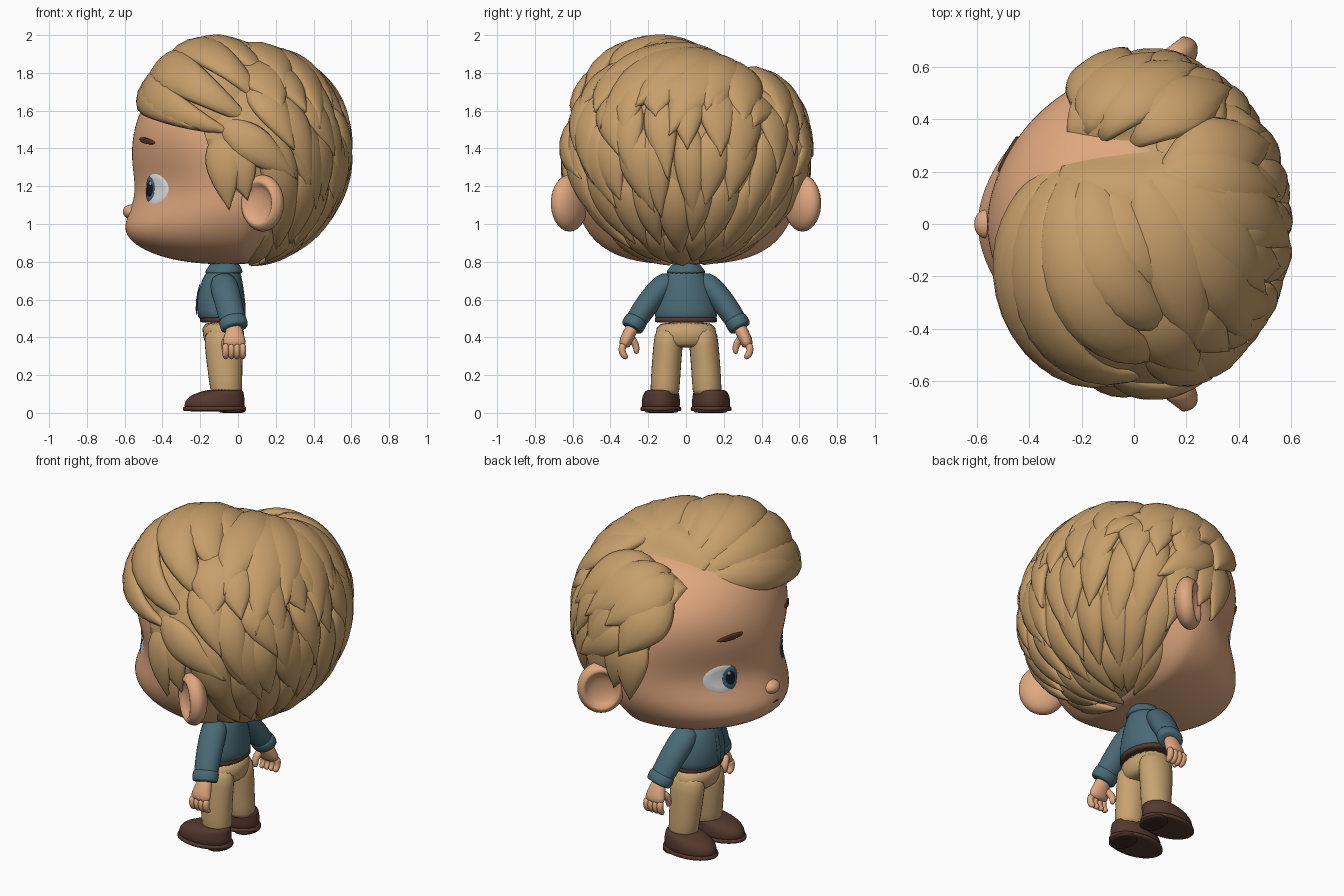
import bpy, bmesh, math, random
from mathutils import Vector, Matrix
from mathutils.bvhtree import BVHTree

random.seed(4)
if "Cube" in bpy.data.objects:
    bpy.data.objects.remove(bpy.data.objects["Cube"])


def material(name, r, g, b):
    lin = [(c / 255) ** 2.2 for c in (r, g, b)] + [1]
    m = bpy.data.materials.new(name)
    m.use_nodes = True
    m.diffuse_color = lin
    m.node_tree.nodes["Principled BSDF"].inputs["Base Color"].default_value = lin
    return m


SKIN = material("skin", 222, 166, 126)
HAIR = material("sandy_hair", 197, 157, 106)
SHIRT = material("blue_shirt", 75, 106, 117)
PANTS = material("tan_trousers", 198, 162, 113)
SHOE = material("brown_leather", 84, 59, 49)
SOLE = material("dark_sole", 66, 47, 40)
WHITE = material("eye_white", 226, 228, 226)
IRIS = material("iris_blue", 66, 100, 124)
DARK = material("pupil_dark", 28, 30, 36)
BROW = material("brow_brown", 84, 54, 38)


def finish(name, bm, mat, subsurf=0, closed=True):
    if closed:
        bmesh.ops.recalc_face_normals(bm, faces=bm.faces)
    me = bpy.data.meshes.new(name)
    bm.to_mesh(me)
    bm.free()
    me.materials.append(mat)
    for p in me.polygons:
        p.use_smooth = True
    ob = bpy.data.objects.new(name, me)
    bpy.context.collection.objects.link(ob)
    if subsurf:
        ob.modifiers.new("smooth", "SUBSURF").levels = subsurf
        ob.modifiers["smooth"].render_levels = subsurf
    return ob


def add_loft(bm, rings):
    vs = [[bm.verts.new(p) for p in ring] for ring in rings]
    n = len(vs[0])
    for a, b in zip(vs, vs[1:]):
        for i in range(n):
            bm.faces.new((a[i], a[(i + 1) % n], b[(i + 1) % n], b[i]))
    bm.faces.new(vs[0])
    bm.faces.new(vs[-1])


def sweep(name, pts, mat, n=14, bm=None, level=False):
    """Elliptical tube through (x, y, z, radius along x, radius across); level keeps rings flat."""
    own = bm is None
    bm = bm or bmesh.new()
    c = [Vector(p[:3]) for p in pts]
    rings = []
    for i, p in enumerate(pts):
        t = (c[min(i + 1, len(c) - 1)] - c[max(i - 1, 0)]).normalized()
        if level:
            t = Vector((0, 0, 1))
        u = (Vector((1, 0, 0)) - t * t.x).normalized()
        v = t.cross(u)
        angles = [2 * math.pi * k / n for k in range(n)]
        rings.append([c[i] + u * p[3] * math.cos(a) + v * p[4] * math.sin(a) for a in angles])
    add_loft(bm, rings)
    if own:
        finish(name, bm, mat, 1)


# Head: stacked rings (height, front, back, half width, roundness of the face)
HEAD = [(.785, .16, .06, .14, 2), (.81, .36, .1, .31, 2), (.86, .5, .16, .425, 2),
        (.92, .585, .22, .495, 1.9), (.99, .61, .28, .545, 1.8), (1.07, .575, .36, .58, 1.7),
        (1.17, .545, .42, .595, 1.55), (1.28, .56, .46, .6, 1.6), (1.4, .57, .48, .6, 1.8),
        (1.55, .545, .44, .57, 2), (1.7, .47, .32, .46, 2), (1.8, .32, .18, .3, 2),
        (1.83, .12, .08, .14, 2)]
bm = bmesh.new()
rings = []
for z, front, back, half, power in HEAD:
    ring = []
    for k in range(32):
        c, s = math.cos(k * math.pi / 16), math.sin(k * math.pi / 16)
        e = 2 / power if c < 0 else 1
        x = -front * abs(c) ** e if c < 0 else back * c
        ring.append((x, math.copysign(half * abs(s) ** e, s), z))
    rings.append(ring)
add_loft(bm, rings)
head = finish("head", bm, SKIN, 2)
bpy.context.view_layer.update()
tree = BVHTree.FromObject(head, bpy.context.evaluated_depsgraph_get())


def face_plate(name, y, z, ry, rz, lift, mat, tilt=0, dome=0):
    """Thin disc that follows the surface of the face."""
    bm = bmesh.new()
    n, rows = 24, []
    for r in (1, .9, .6, .3, .02):
        row = []
        for k in range(n):
            a = 2 * math.pi * k / n
            py = y + r * ry * math.cos(a)
            pz = z + r * rz * math.sin(a) + tilt * (py - y)
            hit, normal, _, _ = tree.ray_cast(Vector((-2, py, pz)), Vector((1, 0, 0)))
            up = -.003 if r == 1 else lift + dome * (1 - r * r)
            row.append(bm.verts.new(hit + normal * up))
        rows.append(row)
    for a, b in zip(rows, rows[1:]):
        for i in range(n):
            j = (i + 1) % n
            bm.faces.new((a[i], b[i], b[j], a[j]))
    bm.faces.new(rows[-1][::-1])
    finish(name, bm, mat, closed=False)


for s, side in ((-1, "left"), (1, "right")):
    face_plate(side + "_eye", s * .285, 1.185, .085, .085, .002, WHITE, dome=.005)
    face_plate(side + "_iris", s * .245, 1.185, .042, .07, .007, IRIS)
    face_plate(side + "_pupil", s * .24, 1.185, .025, .045, .009, DARK)
    face_plate(side + "_eye_glint", s * .25, 1.215, .008, .011, .0105, WHITE)
    face_plate(side + "_brow", s * .265, 1.44, .07, .016, .009, BROW, tilt=-s * .15)
    # Ear: flattened ball with a hollow facing outward and forward
    bm = bmesh.new()
    bmesh.ops.create_uvsphere(bm, u_segments=32, v_segments=24, radius=1)
    for v in bm.verts:
        r = math.hypot(v.co.x, v.co.y)
        if v.co.z > 0 and r < .72:
            v.co.z -= .9 * (1 - (r / .72) ** 2) ** .6
    axis = Vector((-.6, s * .8, 0)).normalized()
    up = Vector((0, 0, 1))
    rot = Matrix((up, axis.cross(up), axis)).transposed().to_4x4()
    bm.transform(Matrix.Translation((.13, s * .617, 1.11)) @ rot @ Matrix.Diagonal((.15, .13, .075, 1)))
    finish(side + "_ear", bm, SKIN)
face_plate("mouth", 0, .985, .035, .005, .001, BROW)
bm = bmesh.new()
bmesh.ops.create_uvsphere(bm, u_segments=32, v_segments=20, radius=1)
bm.transform(Matrix.Translation((-.565, 0, 1.065)) @ Matrix.Diagonal((.045, .055, .038, 1)))
finish("nose", bm, SKIN)


# Hair: clipped masses covered with tapered locks
class Mass:
    def __init__(self, centre, radii, groove=0, low=1):
        self.c, self.r = Vector(centre), Vector(radii)
        self.groove, self.low = groove, low

    def unit(self, p):
        return Vector([(a - b) / r for a, b, r in zip(p, self.c, self.r)]).normalized()

    def point(self, d, k=1.0):
        p = self.c + Vector([a * r * k for a, r in zip(d, self.r)])
        if d.z < 0:
            p.z = self.c.z + (p.z - self.c.z) * self.low
        # the parting is a furrow that bends away toward the back
        off = (p.y - .29 - .4 * max(0, p.x - .05)) / .075
        p.z -= self.groove * math.exp(-off * off) * min(max(d.z * 2 - .4, 0), 1)
        return p

    def normal(self, d):
        return Vector([a / r for a, r in zip(d, self.r)]).normalized()

    def polar(self, az, el):
        az, el = math.radians(az), math.radians(el)
        return Vector((math.cos(el) * math.cos(az), math.cos(el) * math.sin(az), math.sin(el)))

    def base(self, name, k, cut_point, cut_normal):
        bm = bmesh.new()
        bmesh.ops.create_uvsphere(bm, u_segments=72, v_segments=48, radius=1)
        for v in bm.verts:
            v.co = self.point(v.co, k)
        geom = bm.verts[:] + bm.edges[:] + bm.faces[:]
        cut = bmesh.ops.bisect_plane(bm, geom=geom, plane_co=cut_point, plane_no=cut_normal, clear_inner=True)
        rim = [e for e in cut["geom_cut"] if isinstance(e, bmesh.types.BMEdge)]
        bmesh.ops.edgeloop_fill(bm, edges=rim)
        ob = finish(name, bm, HAIR)
        ob.data.polygons[-1].use_smooth = False

    def lock(self, bm, d0, d1, width, thick=.035, k=1.0, lift=.02, via=None):
        via = via or d0.slerp(d1, .5)

        def path(t):
            return d0.slerp(via, t).slerp(via.slerp(d1, t), t)
        rings, steps = [], 16
        for i in range(steps + 1):
            t = i / steps
            d = path(t)
            nor = self.normal(d)
            tan = (self.point(path(t + .02)) - self.point(d)).normalized()
            side = nor.cross(tan).normalized()
            w = width * (.25 + .75 * math.sin(min(t / .45, 1) * math.pi / 2))
            if t > .45:
                w *= max(1 - ((t - .45) / .55) ** 1.6, .02)
            h = thick * (.45 + .55 * w / width)
            mid = self.point(d, k) + nor * (lift * t - .01 - .035 * (1 - t) ** 4)
            ring = []
            for j in range(12):
                a = j * math.pi / 6
                c = math.cos(a)
                ring.append(mid + side * w * c + nor * (h * math.sin(a) - c * c * w * w * .8))
            rings.append(ring)
        add_loft(bm, rings)


crown = Mass((.02, 0, 1.385), (.56, .645, .555), groove=.09, low=1.07)
quiff = Mass((-.13, -.13, 1.54), (.39, .465, .43))
crown.base("hair_base", .985, (-.05, 0, 1.1), (1, 0, .34))
quiff.base("quiff_base", .985, (-.5, 0, 1.68), (.113, -.244, 1))

# Layered rows over the back: root height, tip height, spread, count, half width
for row, (root, tip, spread, count, width) in enumerate(
        [(-38, -80, 66, 8, .09), (-2, -60, 64, 10, .09), (24, -34, 74, 11, .1),
         (44, -8, 82, 11, .105), (62, 14, 84, 9, .125)]):
    bm = bmesh.new()
    for i in range(count):
        az = -spread + 2 * spread * i / (count - 1)
        sway = .74 if az < 0 and row > 1 else .88
        d0 = crown.polar(az * 1.05, root + random.uniform(-6, 6))
        d1 = crown.polar(az * sway + random.uniform(-5, 5), tip + random.uniform(-9, 9))
        crown.lock(bm, d0, d1, width * random.uniform(.85, 1.15), k=.985 + .005 * row, lift=.02)
    finish("hair_row_" + str(row + 1), bm, HAIR)

# Locks fanning from the crown, and swept back from the parting
bm = bmesh.new()
for i, (az, el) in enumerate(((-62, 34), (-44, 12), (-26, 24), (-8, 8), (10, 22), (28, 14))):
    crown.lock(bm, crown.unit((.02 + .02 * i, .2, 1.9)), crown.polar(az, el), .15, .045, 1.0)
for start, end in (((-.2, .36, 1.76), (.08, .64, 1.5)), ((-.14, .34, 1.8), (.24, .6, 1.5)),
                   ((-.02, .33, 1.85), (.36, .5, 1.5)), ((-.2, .43, 1.7), (-.02, .64, 1.36)),
                   ((.08, .32, 1.85), (.48, .34, 1.5))):
    crown.lock(bm, crown.unit(start), crown.unit(end), .14, .045, 1.0)
finish("crown_locks", bm, HAIR)

# Sideburns
bm = bmesh.new()
for s in (-1, 1):
    crown.lock(bm, crown.unit((-.1, s * .6, 1.52)), crown.unit((-.045, s * .6, 1.1)), .095, .025, .975, .065)
    crown.lock(bm, crown.unit((-.04, s * .6, 1.5)), crown.unit((.05, s * .6, 1.15)), .1, .025, .98, .04)
    crown.lock(bm, crown.unit((-.12, s * .6, 1.56)), crown.unit((.33, s * .6, 1.24)), .1, .035, 1.0)
finish("sideburns", bm, HAIR)

# Front sweep: from the parting, forward over the brow, then back along the far side
bm = bmesh.new()
for sx, via, end, width in ((-.28, (-.62, .0, 1.72), (-.2, -.6, 1.5), .1),
                            (-.27, (-.6, -.3, 1.68), (.0, -.6, 1.47), .12),
                            (-.24, (-.55, -.4, 1.82), (.14, -.55, 1.5), .13),
                            (-.2, (-.42, -.45, 2.0), (.22, -.48, 1.58), .13),
                            (-.13, (-.28, -.4, 2.1), (.26, -.36, 1.66), .13),
                            (-.06, (-.08, -.3, 2.1), (.27, -.2, 1.7), .12)):
    quiff.lock(bm, quiff.unit((sx, .26, 1.74)), quiff.unit(end), width, .04, 1.0, via=quiff.unit(via))
finish("quiff_locks", bm, HAIR)

# Body: neck, shirt, belt, trousers
sweep("neck", [(-.07, 0, .72, .06, .06), (-.07, 0, .84, .065, .065)], SKIN)
sweep("shirt", [(-.085, 0, .495, .115, .158), (-.085, 0, .5, .13, .17), (-.09, 0, .58, .132, .165),
                (-.088, 0, .67, .118, .145), (-.08, 0, .735, .098, .105), (-.07, 0, .78, .07, .065)],
      SHIRT, 20, level=True)
sweep("collar", [(-.075, 0, .735, .1, .105), (-.075, 0, .745, .104, .108),
                 (-.07, 0, .785, .08, .075), (-.07, 0, .8, .072, .066)], SHIRT, 20, level=True)
sweep("belt", [(-.082, 0, .478, .118, .163), (-.082, 0, .481, .122, .168),
               (-.082, 0, .505, .122, .168), (-.082, 0, .508, .118, .163)], SHOE, 20, level=True)
sweep("hips", [(-.075, 0, .345, .07, .1), (-.075, 0, .36, .098, .145),
               (-.077, 0, .41, .112, .166), (-.081, 0, .49, .116, .162)], PANTS, 20, level=True)

# Limbs
for s, side in ((-1, "left"), (1, "right")):
    sweep(side + "_trouser_leg", [(-.077, s * .087, .46, .105, .078), (-.075, s * .095, .36, .106, .08),
                                  (-.07, s * .105, .24, .095, .08), (-.06, s * .113, .1, .086, .08),
                                  (-.06, s * .113, .095, .08, .07)], PANTS)
    sweep(side + "_shoe", [(-.125, s * .133, .02, .15, .092), (-.125, s * .133, .03, .162, .102),
                           (-.122, s * .133, .065, .16, .103), (-.11, s * .132, .095, .142, .097),
                           (-.075, s * .128, .118, .105, .088), (-.065, s * .125, .124, .08, .07)],
          SHOE, 24, level=True)
    sweep(side + "_sole", [(-.124, s * .133, .008, .16, .1), (-.124, s * .133, .011, .17, .11),
                           (-.124, s * .133, .032, .17, .11), (-.124, s * .133, .035, .16, .1)],
          SHOE, 24, level=True)
    sweep(side + "_heel", [(-.03, s * .13, 0, .066, .085), (-.03, s * .13, .003, .071, .092),
                           (-.03, s * .13, .03, .071, .092)], SOLE, level=True)
    sweep(side + "_sleeve", [(-.08, s * .07, .715, .05, .04), (-.078, s * .11, .69, .08, .066),
                             (-.055, s * .19, .6, .075, .066), (-.025, s * .27, .48, .072, .06),
                             (-.022, s * .275, .47, .062, .052)], SHIRT)
    sweep(side + "_cuff", [(-.03, s * .258, .5, .07, .058), (-.029, s * .26, .496, .077, .064),
                           (-.018, s * .288, .45, .077, .064), (-.017, s * .29, .446, .066, .054)], SHIRT)
    bm = bmesh.new()
    sweep("", [(-.02, s * .275, .47, .042, .036), (-.02, s * .3, .42, .05, .036),
               (-.02, s * .32, .38, .066, .036), (-.02, s * .33, .345, .06, .028)], SKIN, 12, bm=bm)
    for i in range(4):
        x = -.065 + i * .03
        sweep("", [(x, s * .33, .37, .02, .022), (x, s * .342, .335, .021, .022),
                   (x, s * .332, .305, .02, .021), (x, s * .308, .288, .014, .014)], SKIN, 8, bm=bm)
    sweep("", [(-.05, s * .305, .41, .026, .026), (-.07, s * .272, .375, .024, .022),
               (-.07, s * .26, .34, .021, .02), (-.066, s * .264, .31, .012, .012)], SKIN, 8, bm=bm)
    finish(side + "_hand", bm, SKIN, 1)

# Shirt front: placket
sweep("placket", [(-.22, 0, .51, .004, .018), (-.222, 0, .6, .004, .018), (-.2, 0, .69, .004, .018)], SHIRT, 8)
